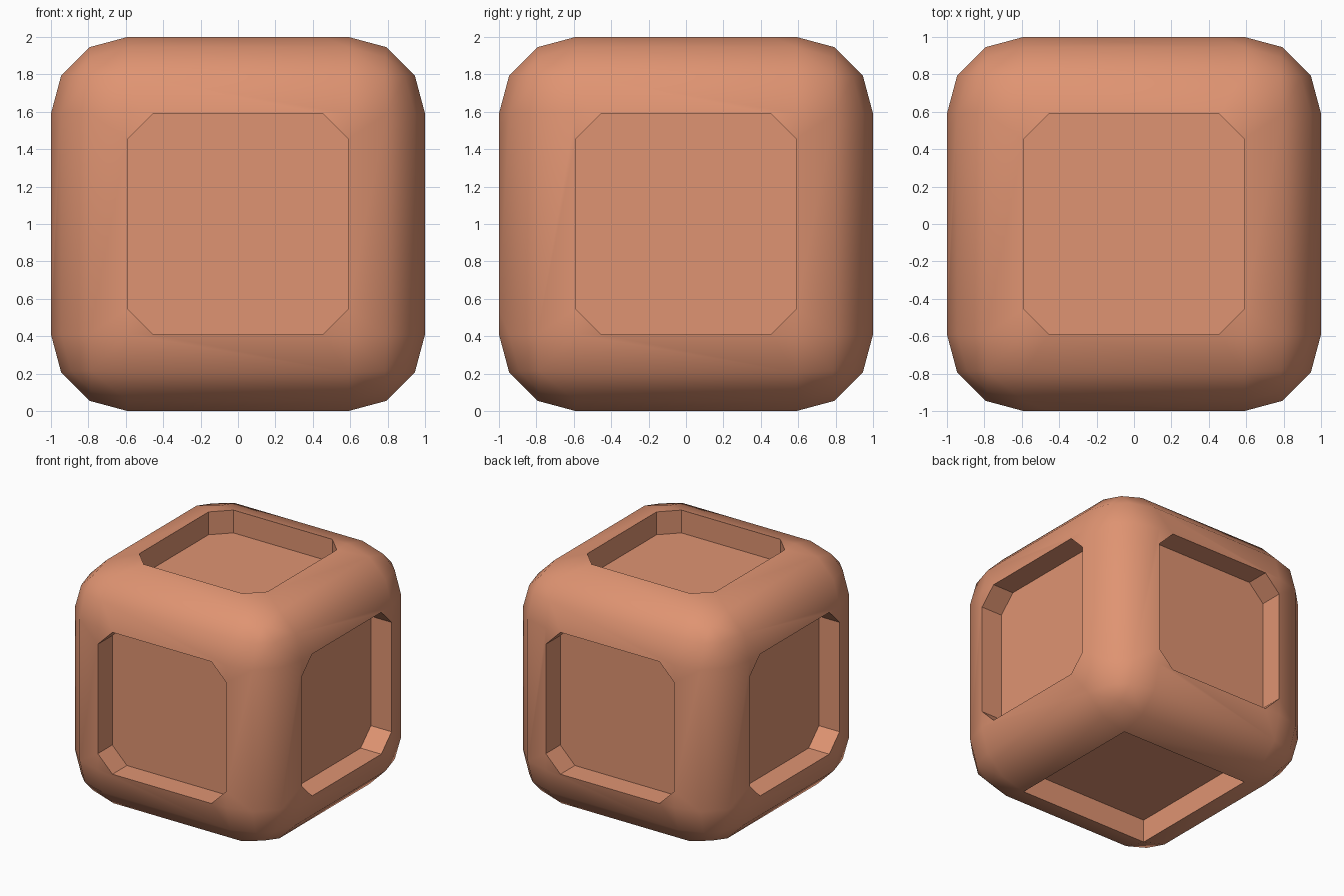
import bpy, bmesh, math
from mathutils import Vector

if "Cube" in bpy.data.objects:
    bpy.data.objects.remove(bpy.data.objects["Cube"])

RADIUS, CHAMFER, DEPTH = 0.41, 0.135, 0.19
FLAT = 2 * (1 - RADIUS)

clay = bpy.data.materials.new("terracotta")
clay.diffuse_color = (0.74, 0.295, 0.168, 1)
clay.use_nodes = True
clay.node_tree.nodes["Principled BSDF"].inputs["Base Color"].default_value = clay.diffuse_color

# Rounded cube body
bm = bmesh.new()
bmesh.ops.create_cube(bm, size=2)
bmesh.ops.bevel(bm, geom=bm.edges[:], offset=RADIUS, offset_type='OFFSET',
                segments=3, profile=0.5, affect='EDGES')
bm.normal_update()
panels = [f for f in bm.faces
          if max(abs(c) for c in f.normal) > 0.999 and f.calc_area() > 1]


def chamfer_corners(face):
    """Cut the four corners off a square face, return the octagon."""
    corners = list(face.verts)
    near = {v: [] for v in corners}
    for e in list(face.edges):
        a, b = e.verts
        ne, va = bmesh.utils.edge_split(e, a, CHAMFER / FLAT)
        rest = next(x for x in va.link_edges if b in x.verts)
        _, vb = bmesh.utils.edge_split(rest, b, CHAMFER / (FLAT - CHAMFER))
        near[a].append(va)
        near[b].append(vb)
    for v in corners:
        p, q = near[v]
        new, _ = bmesh.utils.face_split(face, p, q)
        if new.calc_area() > face.calc_area():
            face = new
    return face


# Recessed panels: square underneath, clipped corners elsewhere
for face in panels:
    n = face.normal.copy()
    if n.z > -0.9:
        face = chamfer_corners(face)
    res = bmesh.ops.extrude_discrete_faces(bm, faces=[face])
    bmesh.ops.translate(bm, verts=res["faces"][0].verts[:], vec=-n * DEPTH)

bmesh.ops.translate(bm, verts=bm.verts[:], vec=Vector((0, 0, 1)))
bmesh.ops.recalc_face_normals(bm, faces=bm.faces[:])
mesh = bpy.data.meshes.new("rounded_block")
bm.to_mesh(mesh)
bm.free()
mesh.materials.append(clay)
block = bpy.data.objects.new("rounded_block", mesh)
bpy.context.collection.objects.link(block)
bpy.context.view_layer.objects.active = block
block.select_set(True)
bpy.ops.object.shade_smooth_by_angle(angle=math.radians(40))
